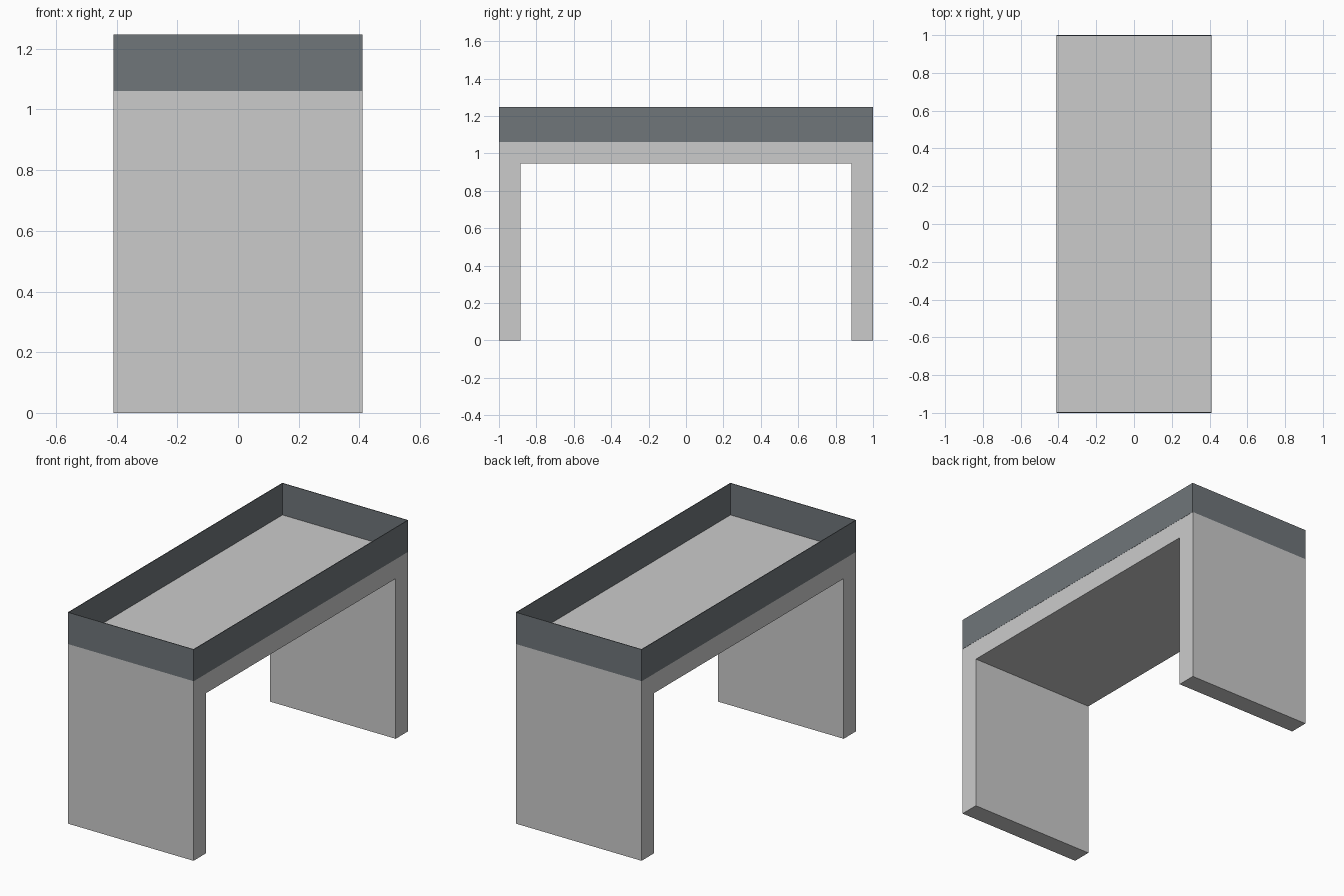
import bpy, bmesh

if "Cube" in bpy.data.objects:
    bpy.data.objects.remove(bpy.data.objects["Cube"])

W, L = 0.41, 1.0            # half width, half length
SLAB, RIM = 1.06, 1.247     # heights


def material(name, rgb):
    m = bpy.data.materials.new(name)
    m.diffuse_color = (*rgb, 1)
    m.use_nodes = True
    m.node_tree.nodes["Principled BSDF"].inputs["Base Color"].default_value = m.diffuse_color
    return m


def add_object(name, bm, mat):
    bmesh.ops.recalc_face_normals(bm, faces=bm.faces)
    me = bpy.data.meshes.new(name)
    bm.to_mesh(me)
    bm.free()
    me.materials.append(mat)
    ob = bpy.data.objects.new(name, me)
    bpy.context.collection.objects.link(ob)
    return ob


stone = material("light grey", (0.60, 0.60, 0.60))
glass = material("slate grey", (0.16, 0.18, 0.195))

# Table body: arch profile (y, z) extruded across the width
profile = [(-L, 0), (-0.885, 0), (-0.885, 0.945), (0.885, 0.945),
           (0.885, 0), (L, 0), (L, SLAB), (-L, SLAB)]
bm = bmesh.new()
face = bm.faces.new([bm.verts.new((-W, y, z)) for y, z in profile])
ext = bmesh.ops.extrude_face_region(bm, geom=[face])
bmesh.ops.translate(bm, vec=(2 * W, 0, 0),
                    verts=[v for v in ext["geom"] if isinstance(v, bmesh.types.BMVert)])
add_object("table_body", bm, stone)

# Rim band: thin upright walls around the top edge
T = 0.004
bm = bmesh.new()
rings = []
for inset, z in [(0, SLAB), (0, RIM), (T, RIM), (T, SLAB)]:
    w, l = W + 0.001 - inset, L - inset
    rings.append([bm.verts.new((x, y, z)) for x, y in
                  [(-w, -l), (w, -l), (w, l), (-w, l)]])
for i in range(4):
    a, b = rings[i], rings[(i + 1) % 4]
    for j in range(4):
        k = (j + 1) % 4
        bm.faces.new((a[j], a[k], b[k], b[j]))
add_object("rim_band", bm, glass)
